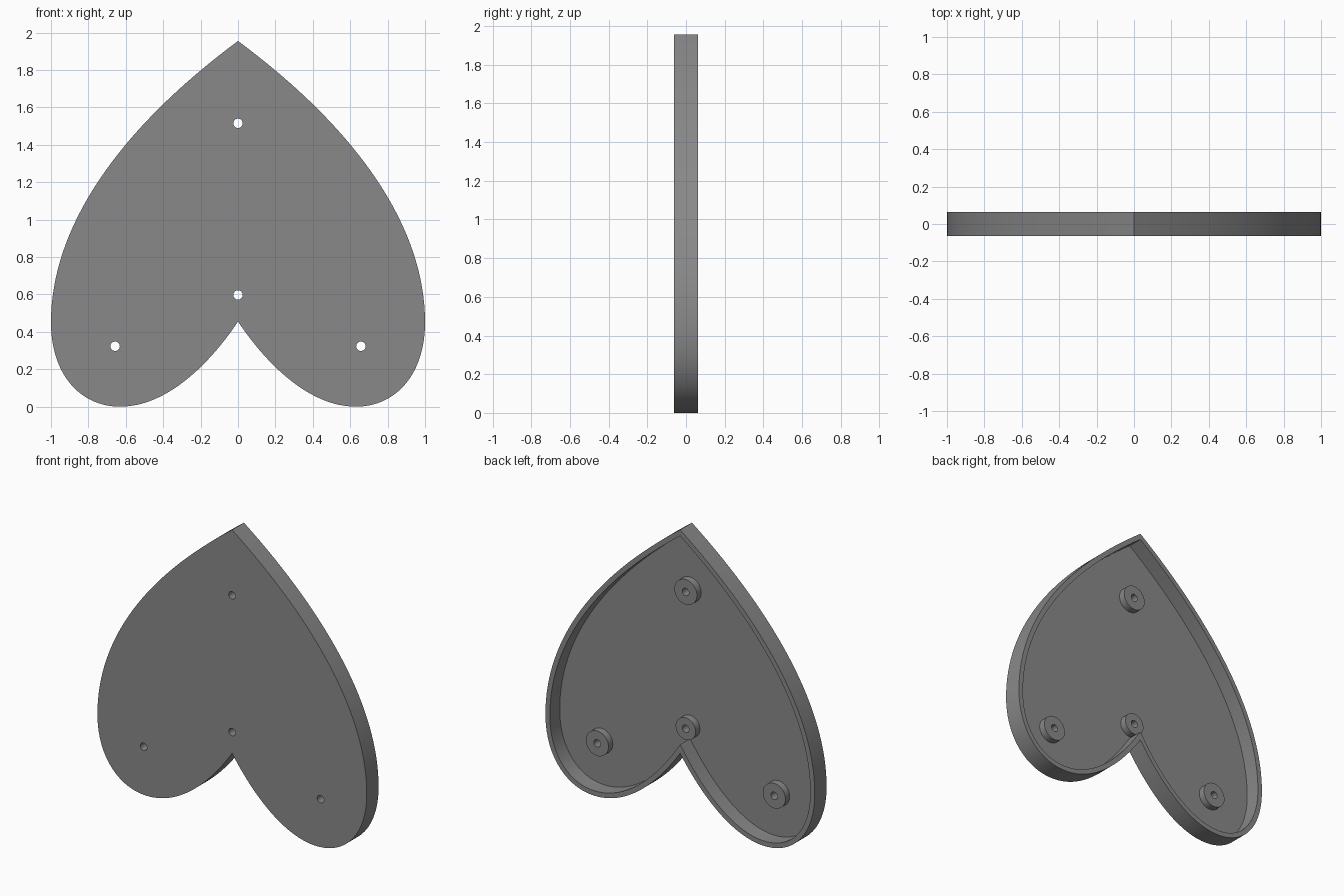
import bpy, bmesh, math
from mathutils import Vector
from mathutils.geometry import interpolate_bezier

if "Cube" in bpy.data.objects:
    bpy.data.objects.remove(bpy.data.objects["Cube"])

FRONT, BACK = -0.063, 0.063      # tray depth range
FLOOR, BOSS_TOP = -0.042, 0.004  # inner floor and boss faces
WALL = 0.033

grey = bpy.data.materials.new("grey plastic")
grey.diffuse_color = (0.25, 0.25, 0.25, 1)
grey.use_nodes = True
grey.node_tree.nodes["Principled BSDF"].inputs["Base Color"].default_value = grey.diffuse_color


def make_object(name, bm):
    bmesh.ops.recalc_face_normals(bm, faces=bm.faces)
    mesh = bpy.data.meshes.new(name)
    bm.to_mesh(mesh)
    bm.free()
    mesh.materials.append(grey)
    ob = bpy.data.objects.new(name, mesh)
    bpy.context.collection.objects.link(ob)
    return ob


def add_prism(bm, outline, y0, y1):
    face = bm.faces.new([bm.verts.new((x, y0, z)) for x, z in outline])
    out = bmesh.ops.extrude_face_region(bm, geom=[face], use_keep_orig=True)
    verts = [g for g in out["geom"] if isinstance(g, bmesh.types.BMVert)]
    bmesh.ops.translate(bm, verts=verts, vec=(0, y1 - y0, 0))


def circle(cx, cz, r, n=40):
    return [(cx + r * math.cos(2 * math.pi * i / n),
             cz + r * math.sin(2 * math.pi * i / n)) for i in range(n)]


def inset(points, d):
    # mitred inward offset of a clockwise outline
    result = []
    for i, p in enumerate(points):
        a = (p - points[i - 1]).normalized()
        b = (points[(i + 1) % len(points)] - p).normalized()
        na, nb = Vector((a.y, -a.x)), Vector((b.y, -b.x))
        m = (na + nb).normalized()
        result.append(p + m * d / m.dot(na))
    return result


def cut(ob, cutter):
    mod = ob.modifiers.new("cut", "BOOLEAN")
    mod.operation, mod.solver, mod.object = "DIFFERENCE", "EXACT", cutter
    bpy.context.view_layer.objects.active = ob
    bpy.ops.object.modifier_apply(modifier=mod.name)


# Heart outline: right half as three curves, then mirrored
curves = [
    ((0, 1.955), (0.64, 1.48), (1, 0.96), (1, 0.45)),
    ((1, 0.45), (1, 0.18), (0.85, 0), (0.63, 0)),
    ((0.63, 0), (0.38, 0), (0.15, 0.23), (0, 0.455)),
]
half = []
for c in curves:
    half += [p.to_2d() for p in interpolate_bezier(*[Vector((*q, 0)) for q in c], 33)][:-1]
half.append(Vector((0, 0.455)))
outline = half + [Vector((-p.x, p.y)) for p in reversed(half[1:-1])]

# Tray with a raised rim
bm = bmesh.new()
add_prism(bm, outline, FRONT, BACK)
tray = make_object("heart_tray", bm)

bm = bmesh.new()
add_prism(bm, inset(outline, WALL), FLOOR, BACK + 0.1)
cavity = make_object("cavity_cutter", bm)
cut(tray, cavity)

# Screw bosses (x, z, radius) and their through holes
bosses = [(0, 1.515, 0.084), (0, 0.597, 0.074),
          (0.657, 0.323, 0.084), (-0.657, 0.323, 0.084)]
bm = bmesh.new()
for x, z, r in bosses:
    add_prism(bm, circle(x, z, 0.025, 24), FRONT - 0.1, BACK + 0.1)
holes = make_object("hole_cutter", bm)

bm = bmesh.new()
for x, z, r in bosses:
    add_prism(bm, circle(x, z, r), FLOOR - 0.002, BOSS_TOP)
screw_bosses = make_object("screw_bosses", bm)

for ob in (tray, screw_bosses):
    cut(ob, holes)
for helper in (cavity, holes):
    bpy.data.objects.remove(helper)

# Smooth the curved walls, keep the edges sharp
for ob in (tray, screw_bosses):
    bpy.ops.object.select_all(action="DESELECT")
    ob.select_set(True)
    bpy.context.view_layer.objects.active = ob
    bpy.ops.object.shade_smooth_by_angle(angle=math.radians(30))
